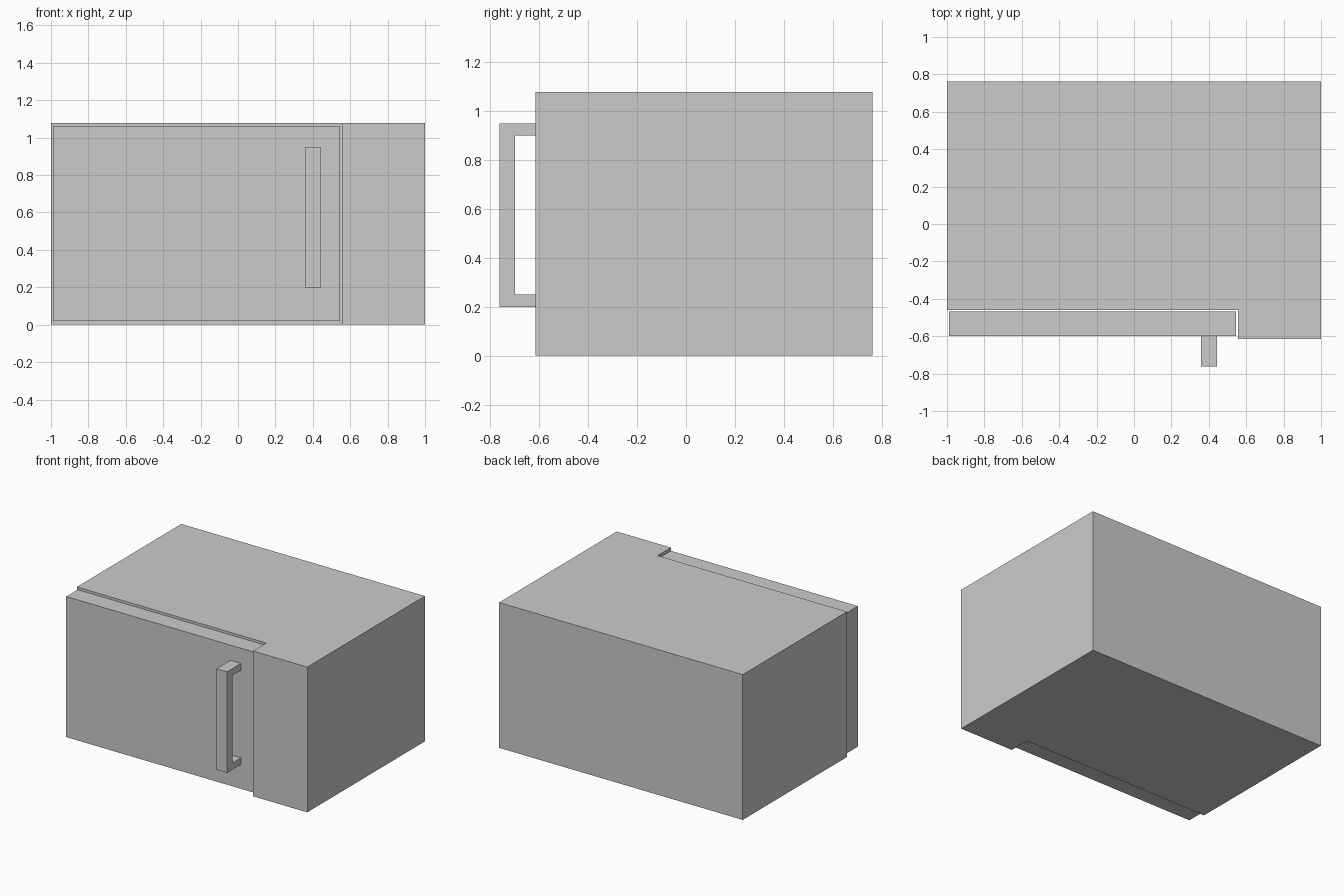
import bpy, bmesh
from mathutils import Vector

if "Cube" in bpy.data.objects:
    bpy.data.objects.remove(bpy.data.objects["Cube"])


def extrude_profile(name, profile, direction):
    """Flat profile extruded along a direction into a closed solid."""
    bm = bmesh.new()
    face = bm.faces.new([bm.verts.new(p) for p in profile])
    ext = bmesh.ops.extrude_face_region(bm, geom=[face], use_keep_orig=True)
    verts = [g for g in ext["geom"] if isinstance(g, bmesh.types.BMVert)]
    bmesh.ops.translate(bm, verts=verts, vec=Vector(direction))
    bmesh.ops.recalc_face_normals(bm, faces=bm.faces)
    mesh = bpy.data.meshes.new(name)
    bm.to_mesh(mesh)
    bm.free()
    obj = bpy.data.objects.new(name, mesh)
    bpy.context.collection.objects.link(obj)
    return obj


# Oven body: L-shaped plan, with the control panel standing forward on the right
plan = [(-1, 0.763), (-1, -0.46), (0.555, -0.46),
        (0.555, -0.616), (1, -0.616), (1, 0.763)]
extrude_profile("oven_body", [(x, y, 0) for x, y in plan], (0, 0, 1.078))

# Door slab, set just clear of the body
door = [(-0.99, -0.6), (0.545, -0.6), (0.545, -0.467), (-0.99, -0.467)]
extrude_profile("door", [(x, y, 0.02) for x, y in door], (0, 0, 1.043))

# C-shaped door handle, profile in the y-z plane
grip = [(-0.6, 0.2), (-0.763, 0.2), (-0.763, 0.95), (-0.6, 0.95),
        (-0.6, 0.9), (-0.698, 0.9), (-0.698, 0.25), (-0.6, 0.25)]
extrude_profile("door_handle", [(0.358, y, z) for y, z in grip], (0.086, 0, 0))
